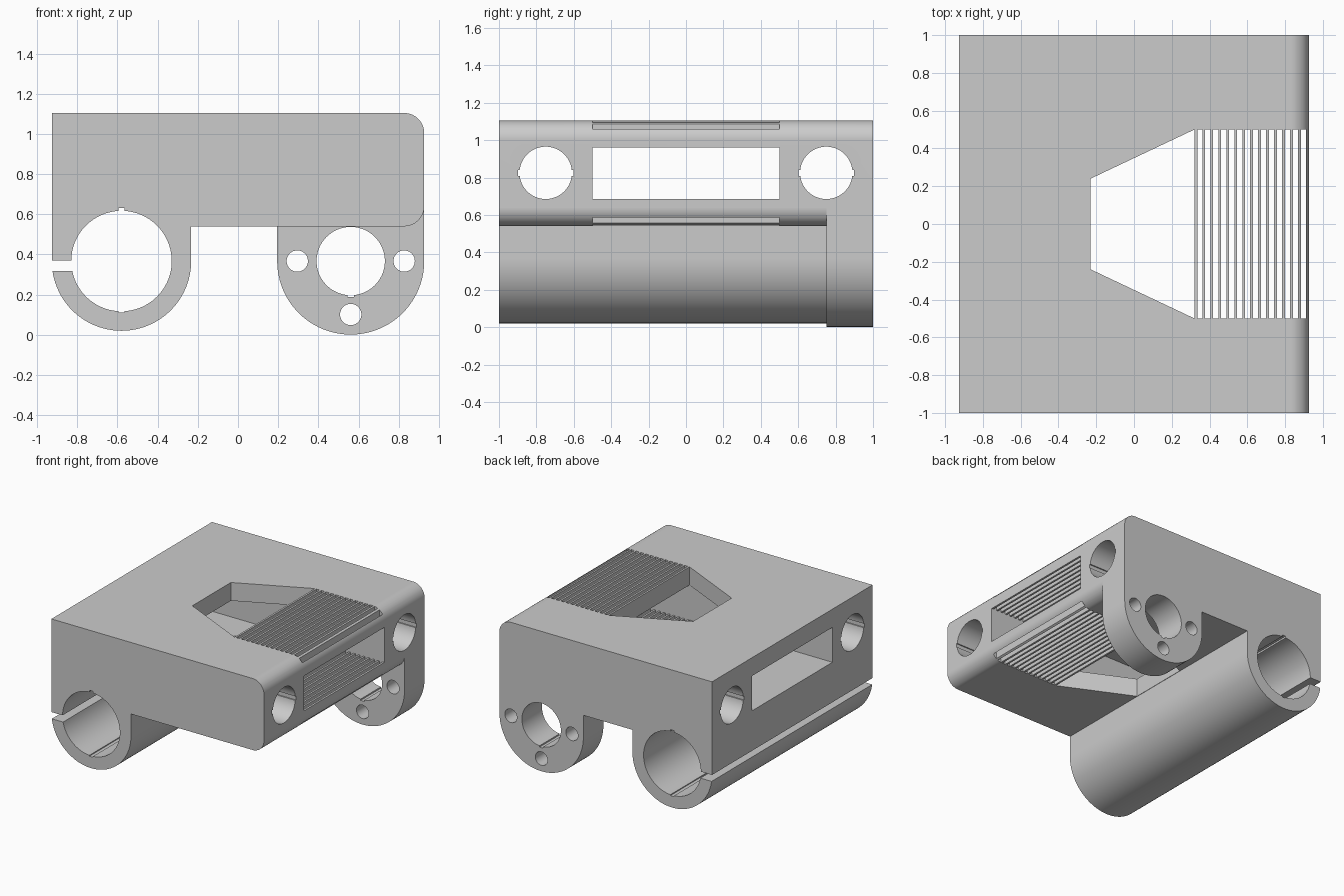
import bpy, bmesh
from math import sin, cos, pi, radians

cube = bpy.data.objects.get("Cube")
if cube:
    bpy.data.objects.remove(cube, do_unlink=True)

grey = bpy.data.materials.new("plain grey")
grey.use_nodes = True
colour = (0.6, 0.6, 0.6, 1)
grey.diffuse_color = colour
grey.node_tree.nodes["Principled BSDF"].inputs["Base Color"].default_value = colour

PLACE = {"x": lambda a, b, d: (d, a, b),
         "y": lambda a, b, d: (a, d, b),
         "z": lambda a, b, d: (a, b, d)}


def arc(cx, cy, r, start, end, n):
    angles = [radians(start + (end - start) * i / n) for i in range(n + 1)]
    return [(cx + r * cos(t), cy + r * sin(t)) for t in angles]


def circle(cx, cy, r, n=72):
    return arc(cx, cy, r, 0, 360, n)[:-1]


def rect(a0, b0, a1, b1):
    return [(a0, b0), (a1, b0), (a1, b1), (a0, b1)]


def prisms(name, profiles, axis, lo, hi):
    """Extrude one or more closed profiles along an axis into one object."""
    bm = bmesh.new()
    for points in profiles:
        near = [bm.verts.new(PLACE[axis](a, b, lo)) for a, b in points]
        far = [bm.verts.new(PLACE[axis](a, b, hi)) for a, b in points]
        bm.faces.new(near)
        bm.faces.new(far)
        for i in range(len(points)):
            j = (i + 1) % len(points)
            bm.faces.new((near[i], near[j], far[j], far[i]))
    bmesh.ops.recalc_face_normals(bm, faces=bm.faces)
    mesh = bpy.data.meshes.new(name)
    bm.to_mesh(mesh)
    bm.free()
    mesh.materials.append(grey)
    obj = bpy.data.objects.new(name, mesh)
    bpy.context.collection.objects.link(obj)
    return obj


def combine(target, other, operation="DIFFERENCE"):
    mod = target.modifiers.new(operation, "BOOLEAN")
    mod.operation, mod.object, mod.solver = operation, other, "EXACT"
    bpy.context.view_layer.objects.active = target
    bpy.ops.object.modifier_apply(modifier=mod.name)
    bpy.data.objects.remove(other, do_unlink=True)


def cut(profiles, axis, lo, hi):
    combine(carriage, prisms("cutter", profiles, axis, lo, hi))


W, TOP, UNDER, R = 0.927, 1.104, 0.54, 0.1
TUBE_X, AXIS_Z, TUBE_R = -0.58, 0.367, 0.347

# Carriage block and long clamp tube share one extruded outline
outline = [(-W, TOP)]
outline += arc(W - R, TOP - R, R, 90, 0, 16)
outline += arc(W - R, UNDER + R, R, 0, -90, 16)
outline += [(TUBE_X + TUBE_R, UNDER)]
outline += arc(TUBE_X, AXIS_Z, TUBE_R, 0, -180, 48)
carriage = prisms("carriage", [outline], "y", -1, 1)

# Rear mounting flange
FX, FR = 0.561, 0.366
flange = arc(FX, AXIS_Z, FR, -180, 0, 48) + [(W, 0.66), (FX - FR, 0.66)]
combine(carriage, prisms("flange", [flange], "y", 0.75, 1), "UNION")

# Clamp bore, its key grooves and the side slit
cut([circle(TUBE_X, AXIS_Z, 0.25, 96)], "y", -1.2, 1.2)
cut([rect(TUBE_X - 0.016, 0.11, TUBE_X + 0.016, 0.63)], "y", -1.2, 1.2)
cut([rect(-1.1, 0.318, TUBE_X - 0.2, 0.37)], "y", -1.2, 1.2)

# Flange bore with key groove, and three screw holes
cut([circle(FX, AXIS_Z, 0.17)], "y", 0.7, 1.2)
cut([rect(FX - 0.016, 0.187, FX + 0.016, AXIS_Z)], "y", 0.7, 1.2)
cut([circle(FX + dx, AXIS_Z + dz, 0.053, 40)
     for dx, dz in ((-0.266, 0), (0.266, 0), (0, -0.266))], "y", 0.7, 1.2)

# Two keyed cross bores
for y in (-0.75, 0.75):
    cut([circle(y, 0.825, 0.14)], "x", -1.2, 1.2)
    cut([rect(y - 0.148, 0.809, y + 0.148, 0.841)], "x", -1.2, 1.2)

# Rectangular channel across the block
cut([rect(-0.5, 0.685, 0.5, 0.96)], "x", -1.2, 1.2)

# Tapered opening, and the gaps that leave thin slats
GRILLE, PITCH, SLAT = 0.32, 0.0422, 0.015
cut([[(-0.23, -0.24), (GRILLE, -0.5), (GRILLE, 0.5), (-0.23, 0.24)]],
    "z", 0.3, 1.3)
cut([rect(GRILLE + PITCH * i + SLAT, -0.5, GRILLE + PITCH * (i + 1), 0.5)
     for i in range(14)], "z", 0.3, 1.3)

# Smooth curved walls, keep edges sharp
bpy.ops.object.select_all(action="DESELECT")
carriage.select_set(True)
bpy.context.view_layer.objects.active = carriage
bpy.ops.object.shade_smooth_by_angle(angle=radians(25))
weighted = carriage.modifiers.new("weighted normals", "WEIGHTED_NORMAL")
weighted.keep_sharp = True
